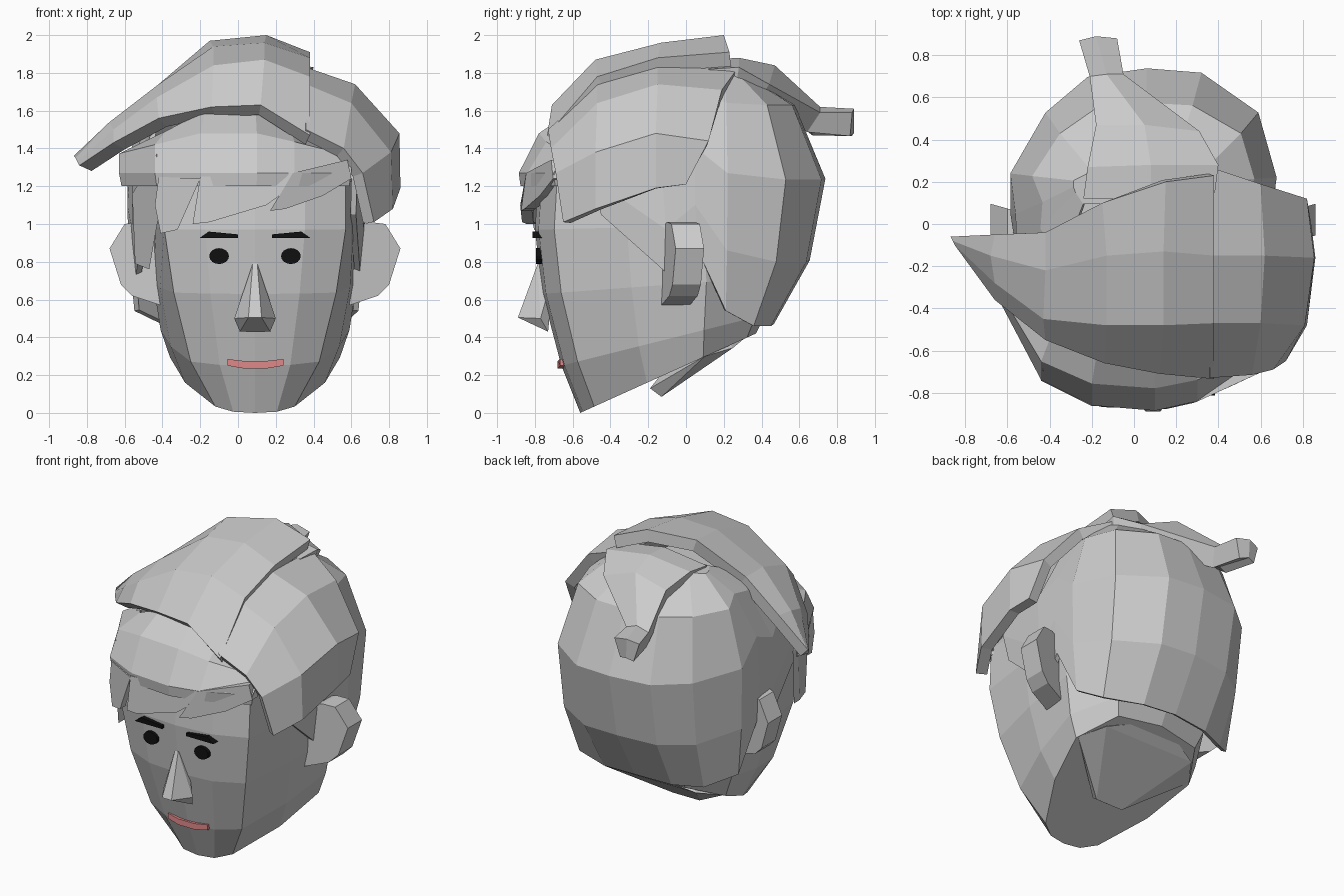
import bpy, bmesh, math
from mathutils import Vector

if "Cube" in bpy.data.objects:
    bpy.data.objects.remove(bpy.data.objects["Cube"])

CX = 0.09  # face centre line


def finish(name, bm, color=None):
    me = bpy.data.meshes.new(name)
    bm.to_mesh(me)
    bm.free()
    ob = bpy.data.objects.new(name, me)
    bpy.context.collection.objects.link(ob)
    if color:
        m = bpy.data.materials.new(name + "_colour")
        m.diffuse_color = color
        m.use_nodes = True
        m.node_tree.nodes["Principled BSDF"].inputs["Base Color"].default_value = m.diffuse_color
        me.materials.append(m)
    return ob


def grid(name, rows, thick=0, caps=False, loop=False):
    """Quad surface through rows of points, turned outward, optionally thickened inward."""
    bm = bmesh.new()
    vs = [[bm.verts.new(p) for p in r] for r in rows]
    n = len(vs[0])
    for a, b in zip(vs, vs[1:]):
        for i in range(n if loop else n - 1):
            j = (i + 1) % n
            bm.faces.new((a[i], a[j], b[j], b[i]))
    if caps:
        bm.faces.new(vs[-1])
        if loop:
            bm.faces.new(vs[0])
    bmesh.ops.recalc_face_normals(bm, faces=bm.faces)
    mid = Vector((0.05, 0, 0.95))
    if sum(f.normal.dot(f.calc_center_median() - mid) * f.calc_area() for f in bm.faces) < 0:
        bmesh.ops.reverse_faces(bm, faces=bm.faces)
    ob = finish(name, bm)
    if thick:
        s = ob.modifiers.new("thickness", 'SOLIDIFY')
        s.thickness = thick
        s.offset = -1
    return ob


def hull(name, pts, color=None):
    bm = bmesh.new()
    for p in pts:
        bm.verts.new(p)
    bmesh.ops.convex_hull(bm, input=bm.verts)
    bmesh.ops.dissolve_limit(bm, angle_limit=0.02, verts=bm.verts, edges=bm.edges)
    return finish(name, bm, color)


def prism(name, pts, yf, depth, color=None):
    """Front-view outline (x, z) extruded backwards from y = yf(x)."""
    bm = bmesh.new()
    a = [bm.verts.new((x, yf(x), z)) for x, z in pts]
    b = [bm.verts.new((x, yf(x) + depth, z)) for x, z in pts]
    bm.faces.new(a)
    bm.faces.new(b[::-1])
    for i in range(len(a)):
        j = (i + 1) % len(a)
        bm.faces.new((a[i], b[i], b[j], a[j]))
    bmesh.ops.recalc_face_normals(bm, faces=bm.faces)
    return finish(name, bm, color)


def interp(x, table):
    if x <= table[0][0]:
        return table[0][1]
    for (x0, y0), (x1, y1) in zip(table, table[1:]):
        if x <= x1:
            return y0 + (y1 - y0) * (x - x0) / (x1 - x0)
    return table[-1][1]


# head: tilted rings (front y, front z, back y, back z, face half width, side half width)
rows = []
for yf, zf, yb, zb, wf, ws in [(-.56, 0, .37, .42, .21, .45), (-.66, .25, .42, .52, .34, .50),
                               (-.76, .63, .48, .72, .43, .54), (-.80, .97, .48, 1.0, .48, .545),
                               (-.78, 1.25, .45, 1.25, .48, .52), (-.50, 1.6, .35, 1.6, .30, .36)]:
    half = [(.55 * wf, .015), (wf, .08), ((wf + 2 * ws) / 3, .38), (ws, .7), (.68 * ws, .95)]
    ring = [(0, 0)] + half + [(0, 1)] + [(-x, t) for x, t in half[::-1]]
    rows.append([(CX + x, yf + (yb - yf) * t, zf + (zb - zf) * t) for x, t in ring])
grid("head", rows, caps=True, loop=True)

# neck stub, blending into the jaw
hull("neck", [(CX + s * x, y, z) for s in (-1, 1) for x, y, z in
              [(.08, -.19, .13), (.10, -.13, .085), (.34, .25, .345), (.44, .1, .30), (.1, .34, .42), (.2, .1, .5)]])

# nose
hull("nose", [(CX + s * x, y, z) for s in (-1, 1) for x, y, z in
              [(.012, -.785, .79), (.035, -.89, .505), (.11, -.77, .5), (.08, -.73, .43), (.02, -.7, .75)]])

# ears, eyes and eyebrows, mirrored about the face centre
black = (0.005, 0.005, 0.005, 1)
for s, side in ((-1, "left"), (1, "right")):
    ear = [(.50, .98), (.61, 1.01), (.69, 1.0), (.77, .87), (.71, .68), (.65, .62), (.50, .57)]
    prism(side + "_ear", [(CX + s * x, z) for x, z in ear],
          lambda x: -.13 + .28 * (abs(x - CX) - .5), .15)
    disc = [(CX + s * .19 + .052 * math.cos(a * math.pi / 8), .83 + .042 * math.sin(a * math.pi / 8))
            for a in range(16)]
    prism(side + "_eye", disc, lambda x: -.795, .04, black)
    brow = [(.09, .925), (.09, .945), (.245, .96), (.295, .925)]
    prism(side + "_eyebrow", [(CX + s * x, z) for x, z in brow], lambda x: -.812, .06, black)

# mouth
prism("mouth", [(-.055, .25), (.03, .235), (.15, .235), (.24, .25), (.24, .285), (.15, .275), (.03, .275), (-.055, .285)],
      lambda x: -.68 + .2 * max(0, abs(x - CX) - .08), .08, (0.75, 0.25, 0.25, 1))

# back hair: columns (x, y, hairline z) from temple to nape, narrowed by height
left = [(-.54, -.50, 1.05), (-.61, -.14, .69), (-.63, .04, .86), (-.63, .24, .54), (-.46, .53, .46), (-.26, .70, .46)]
right = [(.28, .72, .46), (.55, .53, .46), (.64, .22, .54), (.64, .04, .86), (.635, -.14, .69), (.59, -.50, 1.05)]
cols = left + [(.02, .74, .47)] + right
sx = [(.46, .92), (.8, .98), (1.25, 1), (1.6, .90), (1.82, .52)]
sy = [(.46, .48), (.8, .84), (1.25, 1), (1.4, .96), (1.67, .65), (1.82, .15)]
rows = []
for f in (0, .25, .57, .86, 1):
    row = []
    for x, y, b in cols:
        z = b + (1.82 - b) * f
        row.append((.04 + x * interp(z, sx), .2 + (y - .2) * interp(z, sy), z))
    rows.append(row)
grid("back_hair", rows, thick=.03, caps=True)

# top sweep ending in a point on the left
grid("top_sweep", [
    [(-.87, -.06, 1.36), (-.86, -.08, 1.35), (-.85, -.10, 1.33), (-.84, -.11, 1.31)],
    [(-.66, -.05, 1.54), (-.68, -.15, 1.54), (-.66, -.28, 1.50), (-.66, -.36, 1.43)],
    [(-.42, -.04, 1.74), (-.42, -.22, 1.74), (-.43, -.45, 1.67), (-.42, -.55, 1.56)],
    [(-.15, .10, 1.97), (-.13, -.15, 1.94), (-.13, -.48, 1.84), (-.14, -.66, 1.62)],
    [(.15, .20, 2.0), (.14, -.13, 1.96), (.14, -.48, 1.87), (.12, -.71, 1.63)],
    [(.38, .23, 1.91), (.38, -.15, 1.88), (.38, -.47, 1.78), (.38, -.735, 1.47)]], thick=.08)

# right sweep falling from the parting over the temple
grid("right_sweep", [
    [(.36, .27, 1.82), (.60, .19, 1.71), (.82, .12, 1.44), (.84, .0, 1.21)],
    [(.36, -.15, 1.83), (.62, -.15, 1.74), (.855, -.16, 1.48), (.86, -.16, 1.19)],
    [(.36, -.47, 1.74), (.60, -.47, 1.64), (.81, -.48, 1.38), (.82, -.48, 1.08)],
    [(.36, -.73, 1.50), (.56, -.715, 1.40), (.66, -.69, 1.27), (.72, -.65, 1.01)]], thick=.07)

# fringe over the forehead, its top tucked under the sweeps
arc = [(-.63, -.38), (-.44, -.74), (-.2, -.86), (.1, -.885), (.3, -.84), (.60, -.70)]
grid("fringe", [[(.04 + (x - .04) * k, y * q, z - d * max(-.2 - x, x - .12, 0)) for x, y in arc]
                for z, q, k, d in [(1.2, .99, .98, 0), (1.27, 1, 1, 0), (1.48, .88, 1, .25), (1.60, .68, .88, .45)]],
     thick=.05)

# pointed locks hanging from the fringe
locks = {
    "centre_lock": [(-.2, 1.25), (-.24, 1.0), (-.15, 1.01), (.15, 1.1), (.22, 1.15), (.29, 1.27)],
    "right_lock": [(.29, 1.27), (.17, 1.07), (.25, 1.08), (.45, 1.15), (.6, 1.24), (.58, 1.34)],
    "left_lock": [(-.2, 1.24), (-.32, .97), (-.41, .95), (-.44, 1.1), (-.42, 1.25)]}
for name, pts in locks.items():
    prism(name, pts, lambda x: interp(x, arc) - .004, .06)

# sideburn lying along the left temple
prism("left_sideburn", [(-.43, 1.37), (-.56, 1.16), (-.545, .79), (-.47, .76), (-.41, 1.1)],
      lambda x: interp(x, [(-.56, -.40), (-.42, -.72)]), .06)

# tuft sticking out at the back of the crown
grid("crown_tuft", [
    [(-.24, .12, 1.83), (.08, .12, 1.87), (.38, .12, 1.82)],
    [(-.22, .27, 1.84), (.08, .28, 1.88), (.40, .28, 1.83)],
    [(-.18, .47, 1.78), (.05, .47, 1.84), (.31, .44, 1.74)],
    [(-.21, .70, 1.59), (-.13, .71, 1.62), (-.05, .71, 1.59)],
    [(-.26, .87, 1.59), (-.18, .89, 1.61), (-.08, .88, 1.59)]], thick=.13)
